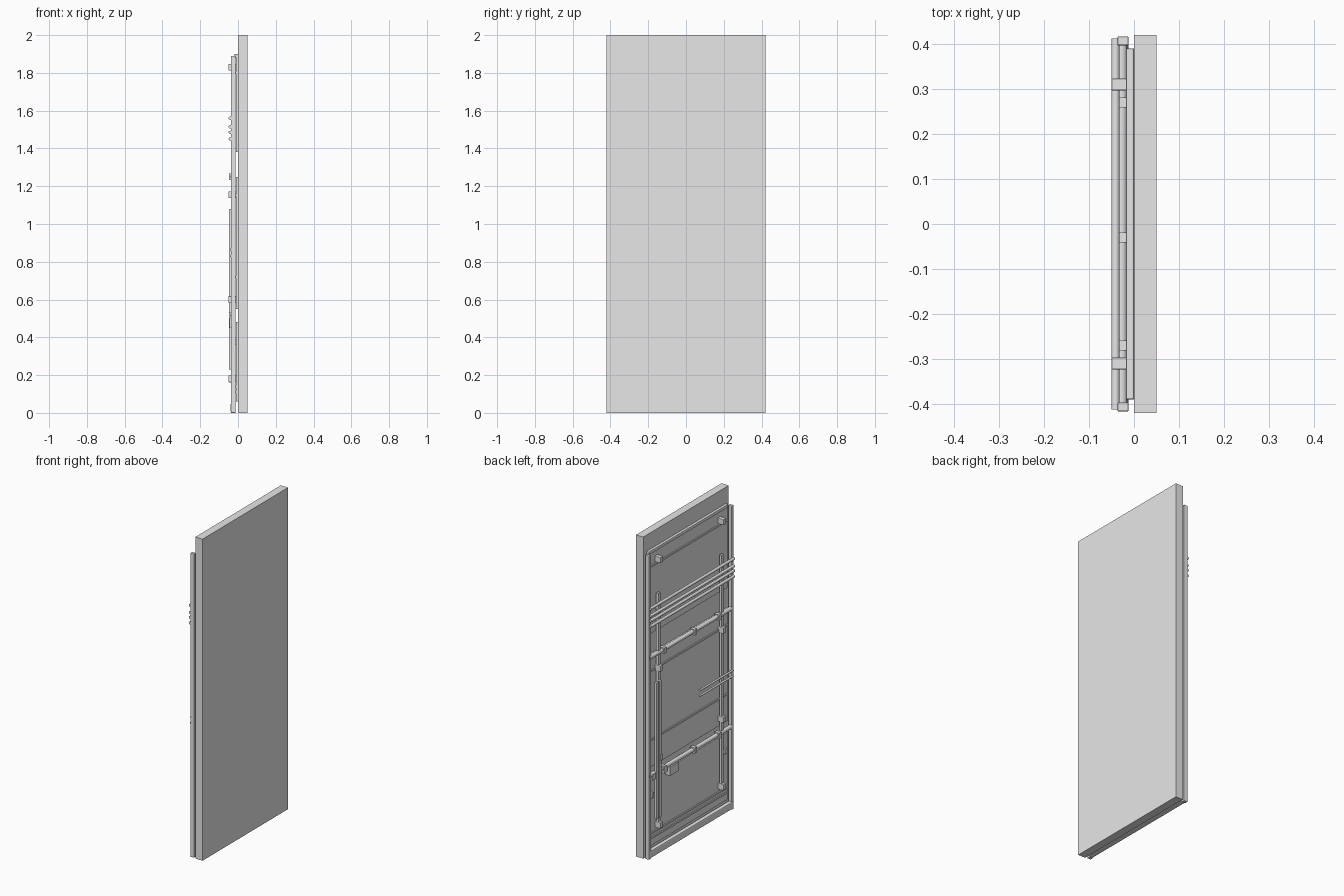
import bpy
from math import pi

if "Cube" in bpy.data.objects:
    bpy.data.objects.remove(bpy.data.objects["Cube"], do_unlink=True)

grey = bpy.data.materials.new("light grey")
grey.use_nodes = True
colour = (0.8, 0.8, 0.8, 1)
grey.diffuse_color = colour
grey.node_tree.nodes["Principled BSDF"].inputs["Base Color"].default_value = colour


def box(name, x, y, z, bevel=0):
    """Box from (min, max) ranges on each axis."""
    bpy.ops.mesh.primitive_cube_add(size=1, location=[sum(r) / 2 for r in (x, y, z)])
    ob = bpy.context.object
    ob.name = name
    ob.scale = [r[1] - r[0] for r in (x, y, z)]
    bpy.ops.object.transform_apply(location=False, rotation=False)
    ob.data.materials.append(grey)
    if bevel:
        mod = ob.modifiers.new("rounded edges", 'BEVEL')
        mod.width = bevel
        mod.segments = 2
    return ob


def rod(name, x, z, y0, y1, radius):
    """Round rod running across the panel."""
    bpy.ops.mesh.primitive_cylinder_add(vertices=16, radius=radius, depth=y1 - y0,
                                        location=(x, (y0 + y1) / 2, z),
                                        rotation=(pi / 2, 0, 0))
    ob = bpy.context.object
    ob.name = name
    ob.data.materials.append(grey)
    bpy.ops.object.shade_smooth_by_angle()


# Main slab and the three thin sheets on its back
box("slab", (0, 0.05), (-0.42, 0.42), (0, 2))
for name, low, high in (("lower", 0.06, 0.48), ("middle", 0.55, 1.25), ("upper", 1.38, 1.89)):
    box(name + "_sheet", (-0.011, 0), (-0.39, 0.39), (low, high))

# Frame: side rails, top and bottom rails
for side, s in (("left", 1), ("right", -1)):
    y = sorted((s * 0.397, s * 0.417))
    box(side + "_rail", (-0.037, -0.012), y, (0, 1.89), 0.003)
box("top_rail", (-0.018, 0), (-0.39, 0.39), (1.88, 1.9), 0.003)
box("bottom_rail", (-0.04, -0.012), (-0.41, 0.41), (0.005, 0.05), 0.006)

# Slim crossbars over the sheets
for z in (0.11, 0.14, 0.72, 1.15, 1.8):
    box("slim_crossbar", (-0.018, -0.01), (-0.39, 0.39), (z - 0.005, z + 0.005))

# Upright bars with their clips
for side, y in (("left", 0.31), ("right", -0.31)):
    box(side + "_upright", (-0.034, -0.02), (y - 0.011, y + 0.011), (0.16, 1.62))
    for z in (0.18, 0.6, 1.155, 1.83):
        box(side + "_clip", (-0.05, -0.011), (y - 0.013, y + 0.013), (z - 0.018, z + 0.018), 0.002)
    s = 1 if y > 0 else -1
    box(side + "_tab", (-0.025, -0.011), (s * 0.36 - 0.01, s * 0.36 + 0.01), (0.36, 0.39))

# Tall twin channel beside the left upright
for y in (0.315, 0.345):
    box("tall_channel", (-0.047, -0.03), (y - 0.01, y + 0.01), (0.23, 1.08), 0.002)

# Four long rods and two short ones
for z in (1.45, 1.485, 1.515, 1.56):
    rod("long_rod", -0.041, z, -0.412, 0.412, 0.009)
for z in (0.83, 0.865):
    rod("short_rod", -0.037, z, -0.41, -0.08, 0.006)

# Two main crossbars with brackets
for z in (0.515, 1.25):
    rod("main_crossbar", -0.028, z, -0.405, 0.405, 0.013)
    for y in (-0.27, -0.03, 0.27):
        box("bracket", (-0.047, -0.014), (y - 0.011, y + 0.011), (z - 0.018, z + 0.018))

# Latch box and its catches
box("latch_box", (-0.045, -0.012), (0.14, 0.22), (0.45, 0.505))
for y in (0.26, 0.375):
    box("latch_catch", (-0.043, -0.014), (y - 0.015, y + 0.015), (0.485, 0.52))
